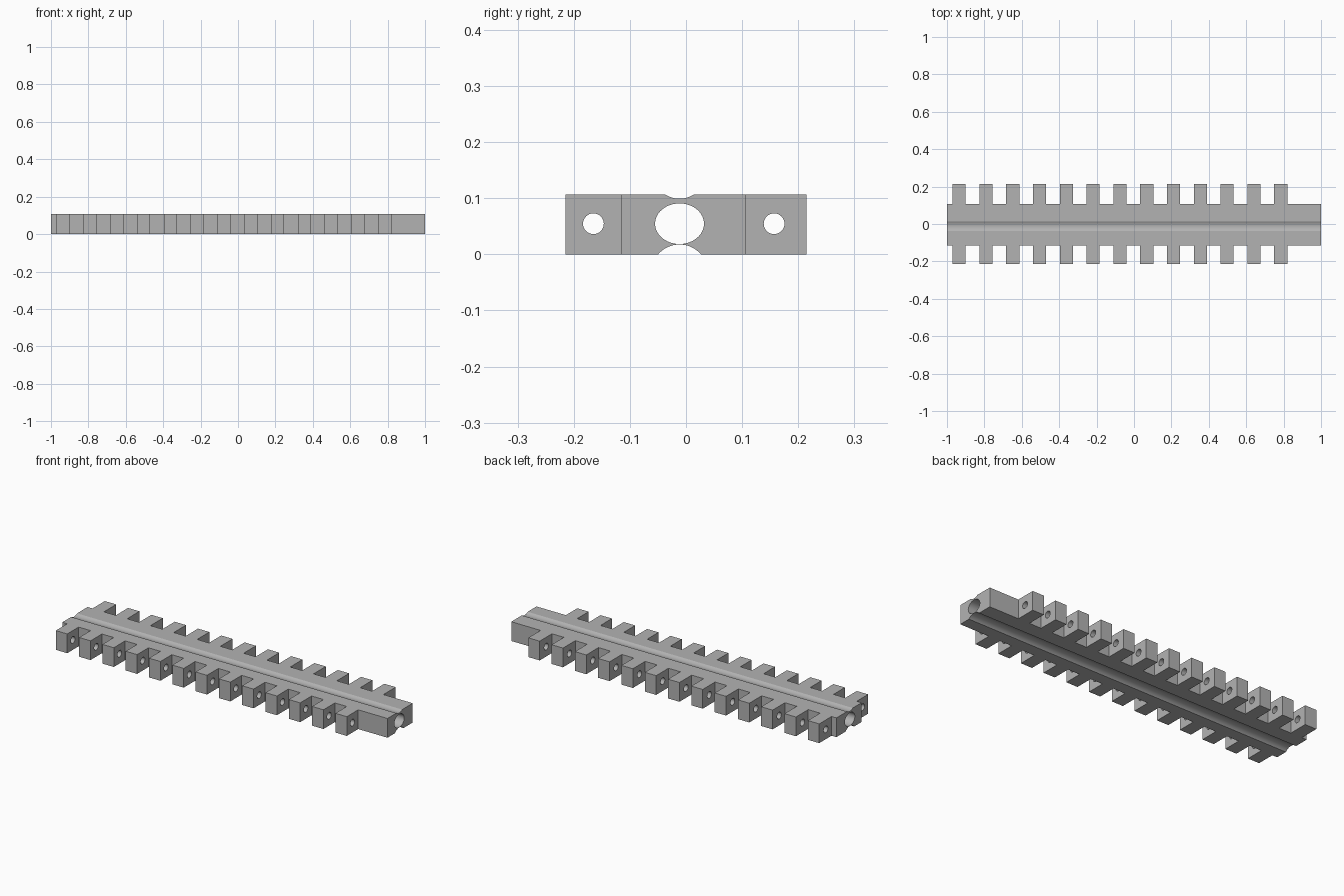
import bpy, bmesh
from math import sin, cos, pi, radians, asin

cube = bpy.data.objects.get("Cube")
if cube:
    bpy.data.objects.remove(cube, do_unlink=True)

grey = bpy.data.materials.new("plain grey")
grey.use_nodes = True
grey.diffuse_color = (0.45, 0.45, 0.45, 1)
grey.node_tree.nodes["Principled BSDF"].inputs["Base Color"].default_value = (0.45, 0.45, 0.45, 1)

HEIGHT = 0.107
MID_Z = 0.0545
AXIS_Y = -0.0115
FRONT, BACK = -0.115, 0.107      # faces of the central bar
REACH = 0.215                    # outer faces of the teeth
TEETH, PITCH, TOOTH_WIDTH = 13, 0.1433, 0.07
FIRST_X = -0.935


def ellipse(y, z, ry, rz, n=48):
    return [(y + ry * cos(2 * pi * i / n), z + rz * sin(2 * pi * i / n)) for i in range(n)]


def groove(half, depth, base, direction, n=16):
    """Circular arc cut into a flat face, running along direction * y."""
    r = (half * half + depth * abs(depth)) / (2 * depth) if depth > 0 else 1
    a = asin(half / r)
    pts = []
    for i in range(n + 1):
        t = -a + 2 * a * i / n
        pts.append((AXIS_Y + direction * r * sin(t), base + direction * (r * cos(t) - r + depth)))
    return pts


def extrude_profile(name, loops, length, x):
    """Extrude a y-z outline (with holes) along x, centred on x."""
    curve = bpy.data.curves.new(name, "CURVE")
    curve.dimensions = "2D"
    curve.fill_mode = "BOTH"
    curve.extrude = length / 2
    for loop in loops:
        spline = curve.splines.new("POLY")
        spline.points.add(len(loop) - 1)
        for point, (y, z) in zip(spline.points, loop):
            point.co = (y, z, 0, 1)
        spline.use_cyclic_u = True
    obj = bpy.data.objects.new(name, curve)
    bpy.context.collection.objects.link(obj)
    obj.rotation_euler = (pi / 2, 0, pi / 2)
    obj.location.x = x
    bpy.ops.object.select_all(action="DESELECT")
    obj.select_set(True)
    bpy.context.view_layer.objects.active = obj
    bpy.ops.object.convert(target="MESH")
    obj = bpy.context.object
    bm = bmesh.new()
    bm.from_mesh(obj.data)
    bmesh.ops.remove_doubles(bm, verts=bm.verts, dist=0.0001)
    bmesh.ops.recalc_face_normals(bm, faces=bm.faces)
    bm.to_mesh(obj.data)
    bm.free()
    obj.data.materials.clear()
    obj.data.materials.append(grey)
    bpy.ops.object.shade_smooth_by_angle(angle=radians(30))
    return obj


# Central bar: bored lengthwise, with shallow grooves above and below
outline = [(FRONT, 0)] + groove(0.038, 0.0175, 0, 1)
outline += [(BACK, 0), (BACK, HEIGHT)] + groove(0.026, 0.008, HEIGHT, -1) + [(FRONT, HEIGHT)]
bore = ellipse(AXIS_Y, MID_Z, 0.0436, 0.0362)
extrude_profile("central_bar", [outline, bore], 2, 0)

# Rows of drilled teeth along both sides
for name, y0, y1, hole_y in (("front_tooth", -REACH, FRONT, -0.165),
                             ("back_tooth", BACK, REACH, 0.157)):
    block = [(y0, 0), (y1, 0), (y1, HEIGHT), (y0, HEIGHT)]
    hole = ellipse(hole_y, MID_Z, 0.0185, 0.0185, 32)
    first = extrude_profile(name, [block, hole], TOOTH_WIDTH, FIRST_X)
    for i in range(1, TEETH):
        tooth = first.copy()
        tooth.name = f"{name}_{i + 1}"
        tooth.location.x = FIRST_X + i * PITCH
        bpy.context.collection.objects.link(tooth)
